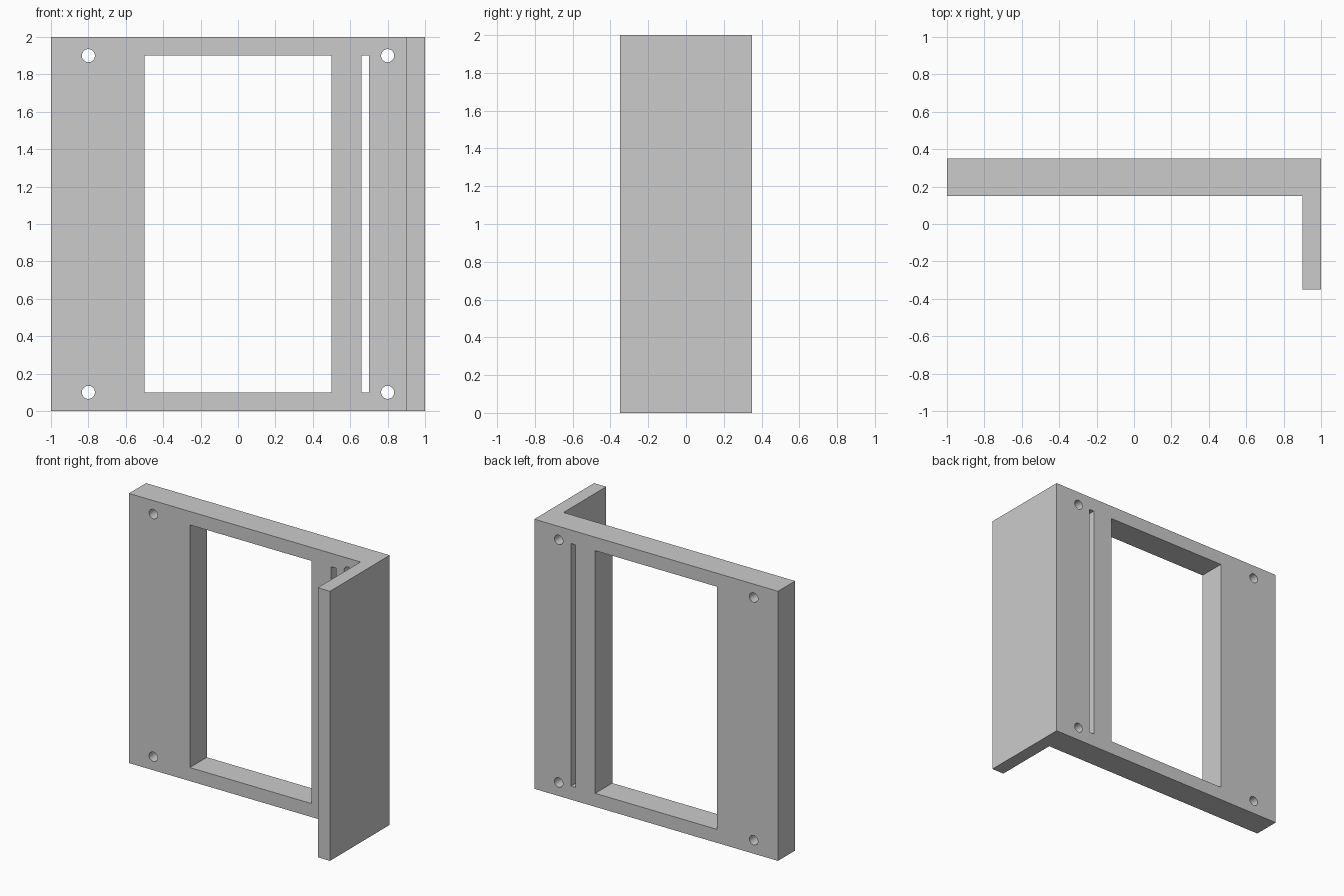
import bpy, bmesh
from math import pi
from mathutils import Matrix

if "Cube" in bpy.data.objects:
    bpy.data.objects.remove(bpy.data.objects["Cube"])

Y_MID, DEPTH = 0.25, 0.4


def finish(name, bm):
    bmesh.ops.recalc_face_normals(bm, faces=bm.faces)
    mesh = bpy.data.meshes.new(name)
    bm.to_mesh(mesh)
    bm.free()
    obj = bpy.data.objects.new(name, mesh)
    bpy.context.collection.objects.link(obj)
    return obj


def box_cutter(name, x0, x1, z0, z1):
    bm = bmesh.new()
    bmesh.ops.create_cube(bm, size=1, matrix=Matrix.Translation(((x0 + x1) / 2, Y_MID, (z0 + z1) / 2))
                          @ Matrix.Diagonal((x1 - x0, DEPTH, z1 - z0, 1)))
    return finish(name, bm)


def hole_cutter(name, x, z, r=0.035):
    bm = bmesh.new()
    bmesh.ops.create_cone(bm, cap_ends=True, segments=32, radius1=r, radius2=r, depth=DEPTH,
                          matrix=Matrix.Translation((x, Y_MID, z)) @ Matrix.Rotation(pi / 2, 4, 'X'))
    return finish(name, bm)


# L-shaped bracket: plate along the back with a flange at the right
profile = [(-1, 0.15), (0.9, 0.15), (0.9, -0.35), (1, -0.35), (1, 0.35), (-1, 0.35)]
bm = bmesh.new()
face = bm.faces.new([bm.verts.new((x, y, 0)) for x, y in profile])
ext = bmesh.ops.extrude_face_region(bm, geom=[face])
bmesh.ops.translate(bm, vec=(0, 0, 2), verts=[g for g in ext["geom"] if isinstance(g, bmesh.types.BMVert)])
bracket = finish("angle_bracket", bm)

# Window, narrow slot and four screw holes
cutters = [box_cutter("window_cutter", -0.5, 0.5, 0.1, 1.9),
           box_cutter("slot_cutter", 0.66, 0.70, 0.1, 1.9)]
cutters += [hole_cutter("screw_hole_cutter", x, z) for x in (-0.8, 0.8) for z in (0.1, 1.9)]

bpy.context.view_layer.objects.active = bracket
for cutter in cutters:
    cutter.hide_render = True
    mod = bracket.modifiers.new(cutter.name, 'BOOLEAN')
    mod.operation, mod.solver, mod.object = 'DIFFERENCE', 'EXACT', cutter
    bpy.ops.object.modifier_apply(modifier=mod.name)
for cutter in cutters:
    bpy.data.objects.remove(cutter)

# Smooth hole walls, sharp edges elsewhere
bpy.ops.object.select_all(action='DESELECT')
bracket.select_set(True)
bpy.ops.object.shade_smooth_by_angle()
